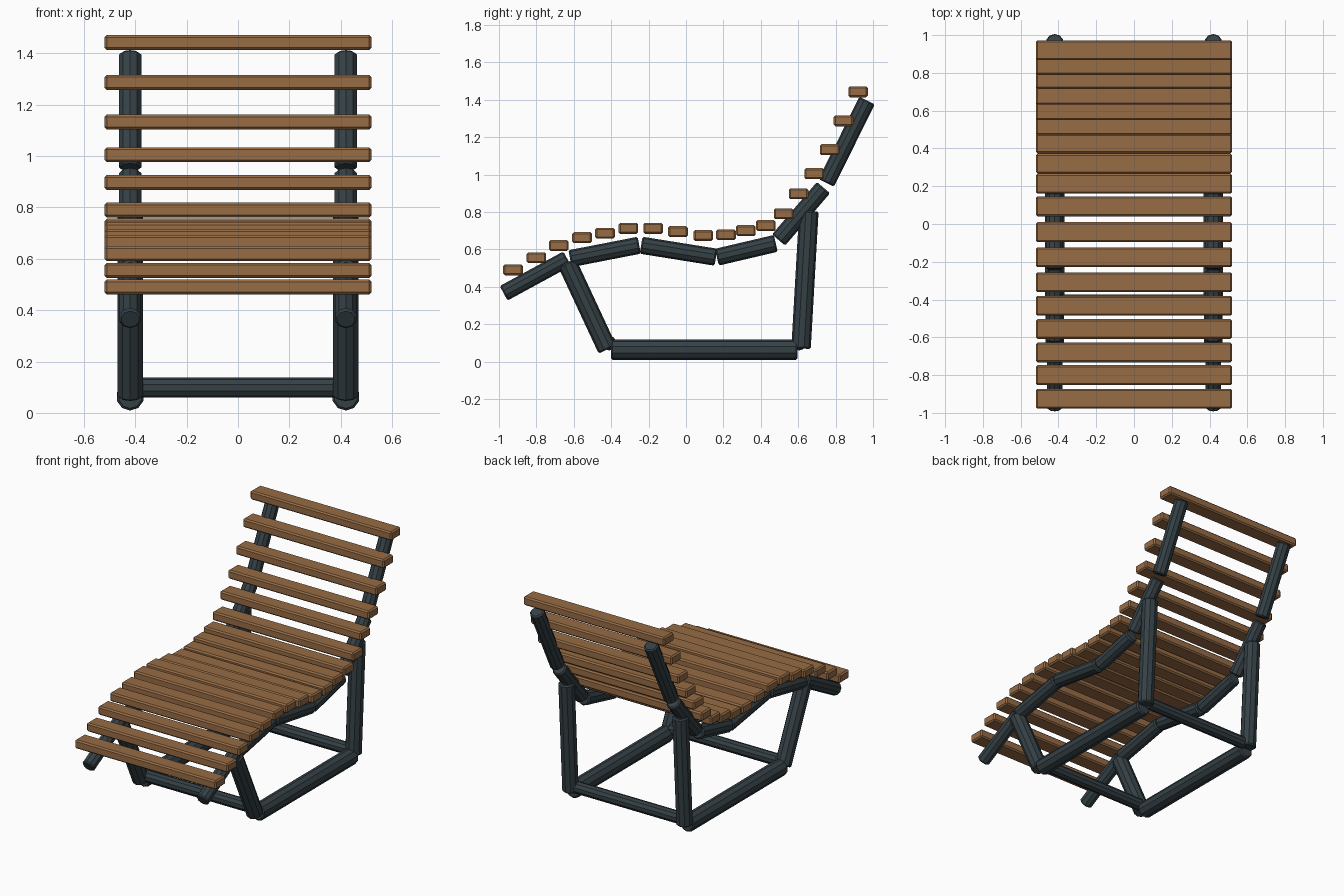
import bpy
from mathutils import Vector

cube = bpy.data.objects.get("Cube")
if cube:
    bpy.data.objects.remove(cube, do_unlink=True)


def material(name, rgb):
    mat = bpy.data.materials.new(name)
    mat.use_nodes = True
    color = (*rgb, 1)
    mat.diffuse_color = color
    mat.node_tree.nodes["Principled BSDF"].inputs["Base Color"].default_value = color
    return mat


WOOD = material("warm wood", (0.31, 0.15, 0.06))
STEEL = material("dark slate metal", (0.035, 0.052, 0.06))


def bevel(obj, width):
    mod = obj.modifiers.new("Bevel", "BEVEL")
    mod.width = width
    mod.segments = 1
    mod.limit_method = "ANGLE"
    mod.angle_limit = 0.9


def tube(name, start, end, radius):
    """Faceted tube with chamfered ends between two points."""
    a, b = Vector(start), Vector(end)
    bpy.ops.mesh.primitive_cylinder_add(
        vertices=10, radius=radius, depth=(b - a).length, location=(a + b) / 2)
    obj = bpy.context.object
    obj.name = name
    obj.rotation_euler = (b - a).to_track_quat("Z", "Y").to_euler()
    obj.data.materials.append(STEEL)
    bevel(obj, 0.008)


def slat(name, y, z):
    bpy.ops.mesh.primitive_cube_add(size=1, location=(0, y, z))
    obj = bpy.context.object
    obj.name = name
    obj.scale = (1.04, 0.105, 0.058)
    bpy.ops.object.transform_apply(location=False, rotation=False, scale=True)
    obj.data.materials.append(WOOD)
    bevel(obj, 0.009)


# Side frames: (name, start y z, end y z, radius)
SIDE_PARTS = [
    ("foot_rail", (-0.975, 0.365), (-0.635, 0.55), 0.044),
    ("knee_rail", (-0.62, 0.55), (-0.25, 0.622), 0.046),
    ("thigh_rail", (-0.24, 0.622), (0.16, 0.558), 0.046),
    ("seat_rail", (0.165, 0.558), (0.48, 0.632), 0.046),
    ("lower_back_rail", (0.495, 0.65), (0.735, 0.93), 0.046),
    ("upper_back_rail", (0.75, 0.955), (0.968, 1.396), 0.046),
    ("front_leg", (-0.637, 0.53), (-0.42, 0.065), 0.052),
    ("back_leg", (0.657, 0.805), (0.615, 0.07), 0.052),
    ("base_rail", (-0.4, 0.063), (0.595, 0.063), 0.054),
]
for side, x in (("left", 0.42), ("right", -0.42)):
    for name, start, end, radius in SIDE_PARTS:
        tube(f"{side}_{name}", (x, *start), (x, *end), radius)

# Cross bars joining the two frames near the ground
for name, y in (("front_cross_bar", -0.41), ("back_cross_bar", 0.605)):
    tube(name, (-0.4, y, 0.098), (0.4, y, 0.098), 0.039)

# Wooden slats from foot to head
SLATS = [
    (-0.925, 0.49), (-0.80, 0.555), (-0.68, 0.62), (-0.556, 0.663),
    (-0.433, 0.686), (-0.308, 0.712), (-0.176, 0.712), (-0.043, 0.695),
    (0.093, 0.674), (0.214, 0.678), (0.32, 0.70), (0.427, 0.727),
    (0.522, 0.79), (0.602, 0.897), (0.685, 1.005), (0.768, 1.133),
    (0.842, 1.287), (0.92, 1.442),
]
for i, (y, z) in enumerate(SLATS, 1):
    slat(f"slat_{i:02d}", y, z)
